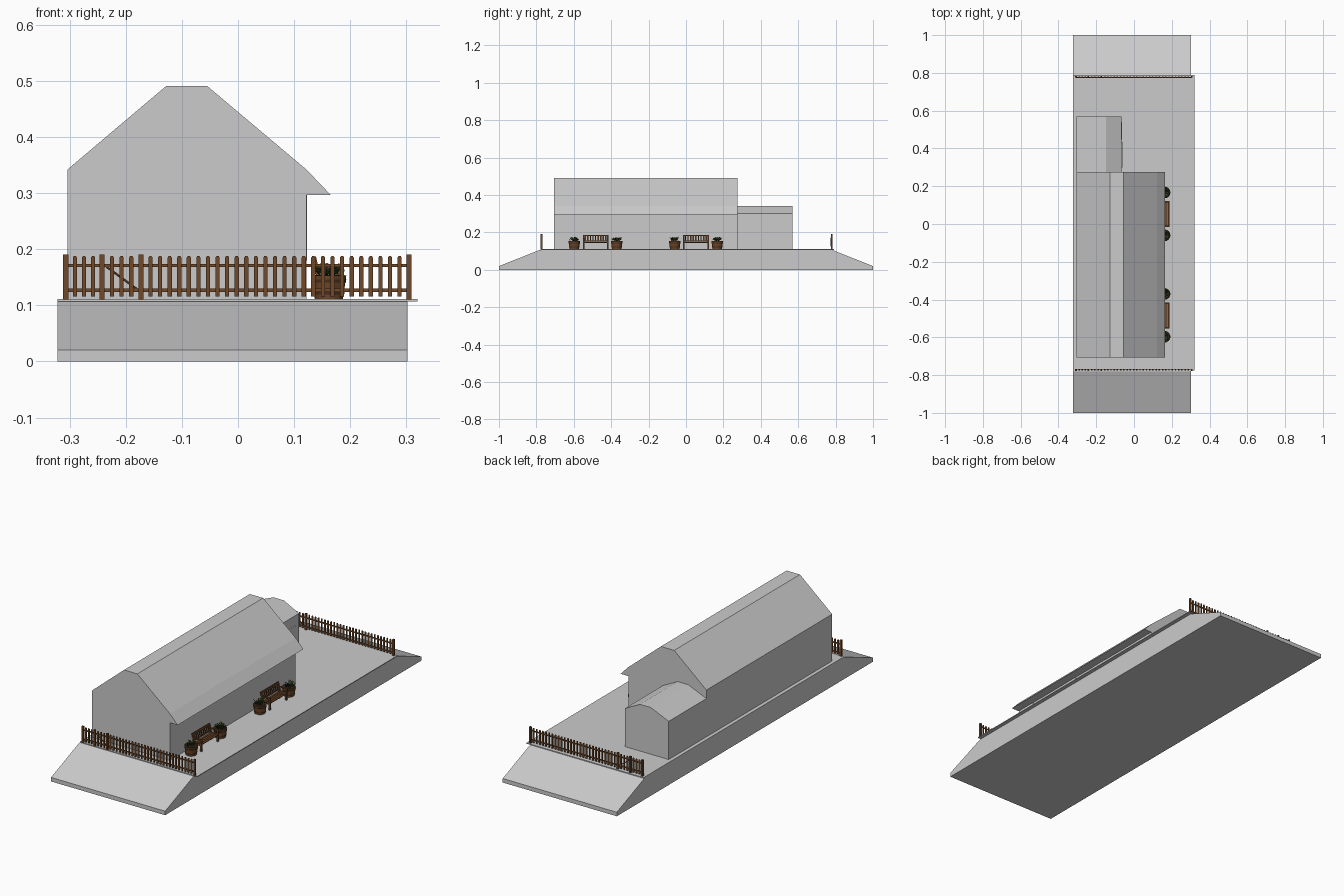
import bpy, bmesh, math, random
from mathutils import Matrix, Vector

if "Cube" in bpy.data.objects:
    bpy.data.objects.remove(bpy.data.objects["Cube"])

random.seed(4)


def material(name, rgb):
    m = bpy.data.materials.new(name)
    m.diffuse_color = (*rgb, 1)
    m.use_nodes = True
    m.node_tree.nodes["Principled BSDF"].inputs["Base Color"].default_value = m.diffuse_color
    return m


WOOD = material("wood", (0.16, 0.065, 0.022))
DARK = material("dark_wood", (0.07, 0.03, 0.012))
LEAF = material("leaf", (0.035, 0.06, 0.015))
SOIL = material("soil", (0.04, 0.022, 0.01))


def finish(name, bm, mat=None):
    bmesh.ops.recalc_face_normals(bm, faces=bm.faces)
    me = bpy.data.meshes.new(name)
    bm.to_mesh(me)
    bm.free()
    ob = bpy.data.objects.new(name, me)
    bpy.context.collection.objects.link(ob)
    if mat:
        me.materials.append(mat)
    return ob


def add_box(bm, x0, x1, y0, y1, z0, z1, rot=None):
    c = Vector(((x0 + x1) / 2, (y0 + y1) / 2, (z0 + z1) / 2))
    m = Matrix.Translation(c)
    if rot:
        m = m @ Matrix.Rotation(rot[0], 4, rot[1])
    m = m @ Matrix.Diagonal((x1 - x0, y1 - y0, z1 - z0, 1))
    bmesh.ops.create_cube(bm, size=1, matrix=m)


def add_prism(bm, pts, a, b, axis="Y"):
    """Extrude a closed profile from a to b along Y (xz points) or X (yz points)."""
    place = (lambda p, t: (p[0], t, p[1])) if axis == "Y" else (lambda p, t: (t, p[0], p[1]))
    v0 = [bm.verts.new(place(p, a)) for p in pts]
    v1 = [bm.verts.new(place(p, b)) for p in pts]
    bm.faces.new(v0)
    bm.faces.new(v1[::-1])
    n = len(pts)
    for i in range(n):
        bm.faces.new((v0[i], v1[i], v1[(i + 1) % n], v0[(i + 1) % n]))


def box(name, *dims, mat=None):
    bm = bmesh.new()
    add_box(bm, *dims)
    return finish(name, bm, mat)


def prism(name, pts, a, b, axis="Y"):
    bm = bmesh.new()
    add_prism(bm, pts, a, b, axis)
    return finish(name, bm)


# Platform with a ramp at each end, and its paving slab
prism("platform", [(-1, 0), (-1, 0.02), (-0.78, 0.107), (0.78, 0.107), (1, 0.02), (1, 0)],
      -0.322, 0.302, "X")
box("paving_slab", -0.322, 0.32, -0.775, 0.79, 0.107, 0.111)

# Main building with canopy eave
prism("main_building", [(-0.304, 0.11), (-0.304, 0.342), (-0.128, 0.491), (-0.055, 0.491),
                        (0.122, 0.342), (0.165, 0.297), (0.122, 0.297), (0.122, 0.11)],
      -0.707, 0.275)
for y in (-0.645, -0.33, -0.11, 0.205):
    box("window", 0.121, 0.123, y - 0.045, y + 0.045, 0.18, 0.298)

# Annex with its door and nameboard
prism("annex", [(-0.304, 0.11), (-0.304, 0.30), (-0.205, 0.342), (-0.147, 0.342),
                (-0.065, 0.30), (-0.065, 0.11)], 0.27, 0.569)
box("annex_door", -0.066, -0.064, 0.447, 0.54, 0.112, 0.25)
box("wall_board", -0.065, -0.061, 0.298, 0.435, 0.25, 0.27)


def picket(bm, x, y, z0, z1, w=0.0075, t=0.004):
    h = w / 2
    add_prism(bm, [(x - h, z0), (x + h, z0), (x + h, z1 - 0.003), (x + h / 2, z1),
                   (x - h / 2, z1), (x - h, z1 - 0.003)], y - t / 2, y + t / 2)


# Picket fences with a gate at each end
def fence(y, side):
    back = y - side * 0.004
    posts = (-0.307, -0.242, -0.173, 0.305)
    bm = bmesh.new()
    for x in posts:
        add_box(bm, x - 0.0045, x + 0.0045, y - 0.0045, y + 0.0045, 0.11, 0.191)
    finish("fence_posts", bm, WOOD)
    bm = bmesh.new()
    for a, b in zip(posts, posts[1:]):
        n = round((b - a) / 0.0172)
        for i in range(1, n):
            picket(bm, a + (b - a) * i / n, y, 0.116, 0.188)
    finish("fence_pickets", bm, WOOD)
    bm = bmesh.new()
    for a, b in zip(posts, posts[1:]):
        for z in (0.127, 0.171):
            add_box(bm, a, b, back - 0.002, back + 0.002, z - 0.003, z + 0.003)
    finish("fence_rails", bm, WOOD)
    bm = bmesh.new()
    add_box(bm, -0.242, -0.173, back - 0.0015, back + 0.0015, 0.147, 0.151,
            (math.atan2(0.044, 0.06), "Y"))
    finish("gate_brace", bm, DARK)


fence(-0.773, -1)
fence(0.779, 1)


# Benches facing away from the wall
def bench(y0, y1):
    bm = bmesh.new()
    for y in (y0 + 0.004, y1 - 0.004):
        a, b = y - 0.004, y + 0.004
        add_box(bm, 0.178, 0.186, a, b, 0.11, 0.166)
        add_prism(bm, [(0.140, 0.11), (0.148, 0.11), (0.148, 0.148),
                       (0.139, 0.187), (0.133, 0.187), (0.140, 0.148)], a, b)
        add_box(bm, 0.138, 0.189, a, b, 0.165, 0.169)
        add_box(bm, 0.144, 0.182, a, b, 0.138, 0.144)
    finish("bench_frame", bm, WOOD)
    bm = bmesh.new()
    for i in range(4):
        x = 0.146 + i * 0.011
        add_box(bm, x, x + 0.009, y0, y1, 0.144, 0.148)
    finish("bench_seat", bm, WOOD)
    bm = bmesh.new()
    tilt = (-0.22, "Y")
    add_box(bm, 0.133, 0.138, y0, y1, 0.180, 0.187, tilt)
    add_box(bm, 0.140, 0.145, y0, y1, 0.152, 0.157, tilt)
    n = 9
    for i in range(n):
        y = y0 + (y1 - y0) * (i + 1) / (n + 1)
        add_box(bm, 0.1375, 0.1405, y - 0.0035, y + 0.0035, 0.153, 0.184, tilt)
    finish("bench_back", bm, WOOD)


bench(-0.552, -0.415)
bench(-0.017, 0.122)


# Half-barrel planters with leafy plants
def cone(bm, x, y, z0, z1, r0, r1):
    bmesh.ops.create_cone(bm, cap_ends=True, segments=16, radius1=r0, radius2=r1, depth=z1 - z0,
                          matrix=Matrix.Translation((x, y, (z0 + z1) / 2)))


def planter(x, y):
    bm = bmesh.new()
    cone(bm, x, y, 0.111, 0.153, 0.025, 0.031)
    finish("barrel", bm, WOOD)
    bm = bmesh.new()
    for z in (0.119, 0.141):
        r = 0.025 + (z - 0.111) * 0.143 + 0.001
        cone(bm, x, y, z, z + 0.005, r, r + 0.0007)
    finish("barrel_hoops", bm, DARK)
    bm = bmesh.new()
    cone(bm, x, y, 0.153, 0.1545, 0.028, 0.027)
    finish("soil", bm, SOIL)
    bm = bmesh.new()
    for i in range(45):
        ang = random.uniform(0, math.tau)
        d = Vector((math.cos(ang), math.sin(ang), 0))
        s = Vector((-d.y, d.x, 0)) * 0.004
        p = Vector((x, y, 0.154)) + d * random.uniform(0, 0.02)
        rise = random.uniform(0.008, 0.022)
        mid = p + d * 0.004 + Vector((0, 0, rise * 0.8))
        tip = p + d * 0.011 + Vector((0, 0, rise))
        v = [bm.verts.new(q) for q in (p, mid + s, tip, mid - s)]
        bm.faces.new(v)
    finish("plant_leaves", bm, LEAF)


for y in (-0.597, -0.37, -0.06, 0.167):
    planter(0.162, y)
